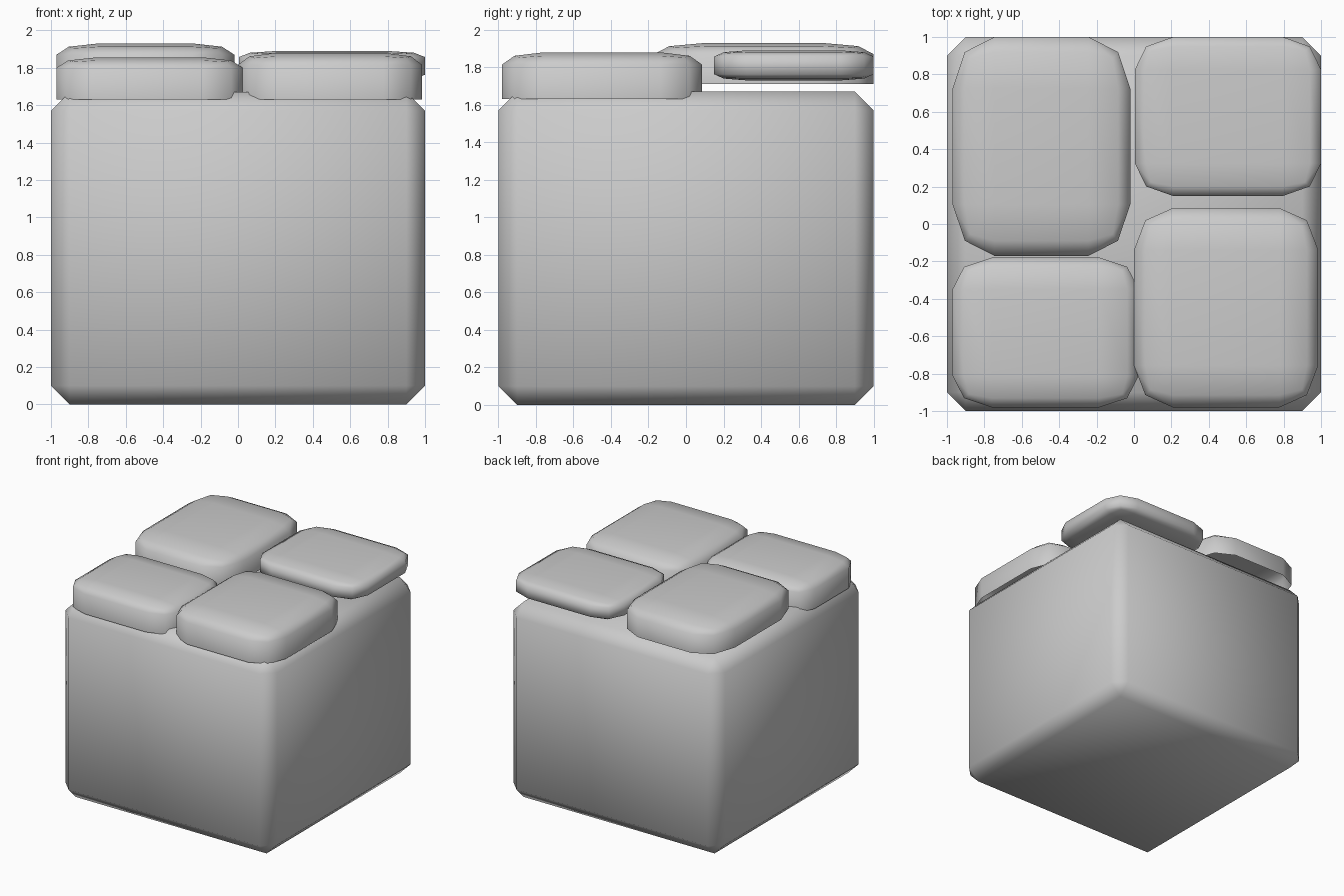
import bpy, bmesh

if "Cube" in bpy.data.objects:
    bpy.data.objects.remove(bpy.data.objects["Cube"])


def bevelled_box(name, lo, hi, inset, segments, top_drop=None):
    """Bevelled unit cube fitted to lo..hi. With top_drop set, the underside is
    removed and the walls run straight down to lo[2]."""
    bm = bmesh.new()
    bmesh.ops.create_cube(bm, size=1)
    bmesh.ops.bevel(bm, geom=bm.edges[:], offset=inset, segments=segments,
                    profile=0.5, affect='EDGES')
    wall = 0.5 - inset
    if top_drop is not None:
        low = [v for v in bm.verts if v.co.z < -wall - 1e-4]
        bmesh.ops.delete(bm, geom=low, context='VERTS')
    for v in bm.verts:
        z = v.co.z
        for i in range(3):
            v.co[i] = lo[i] + (v.co[i] + 0.5) * (hi[i] - lo[i])
        if top_drop is not None:
            v.co.z = lo[2] if z < 0 else hi[2] - (0.5 - z) / inset * top_drop
    for f in bm.faces:
        f.smooth = True
    me = bpy.data.meshes.new(name)
    bm.to_mesh(me)
    bm.free()
    ob = bpy.data.objects.new(name, me)
    bpy.context.collection.objects.link(ob)
    return ob


def chamfered_body(name, half, height, c):
    """Block with equal chamfers on every edge."""
    bm = bmesh.new()
    bmesh.ops.create_cube(bm, size=1)
    for v in bm.verts:
        v.co = (v.co.x * 2 * half, v.co.y * 2 * half, (v.co.z + 0.5) * height)
    bmesh.ops.bevel(bm, geom=bm.edges[:], offset=c, segments=1, affect='EDGES')
    for f in bm.faces:
        f.smooth = True
    me = bpy.data.meshes.new(name)
    bm.to_mesh(me)
    bm.free()
    ob = bpy.data.objects.new(name, me)
    bpy.context.collection.objects.link(ob)


# main block
chamfered_body("body_block", 1.0, 1.67, 0.1)

# paving slabs on top: three open shells and one full cushion
bevelled_box("slab_back_left", (-0.97, -0.17, 1.71), (-0.02, 1.0, 1.93), 0.235, 2, 0.06)
bevelled_box("slab_front_left", (-0.97, -0.98, 1.63), (0.025, -0.18, 1.855), 0.21, 2, 0.055)
bevelled_box("slab_front_right", (0.0, -0.98, 1.63), (0.985, 0.085, 1.88), 0.21, 2, 0.065)
bevelled_box("slab_back_right", (0.005, 0.15, 1.73), (1.0, 1.0, 1.89), 0.205, 2)
